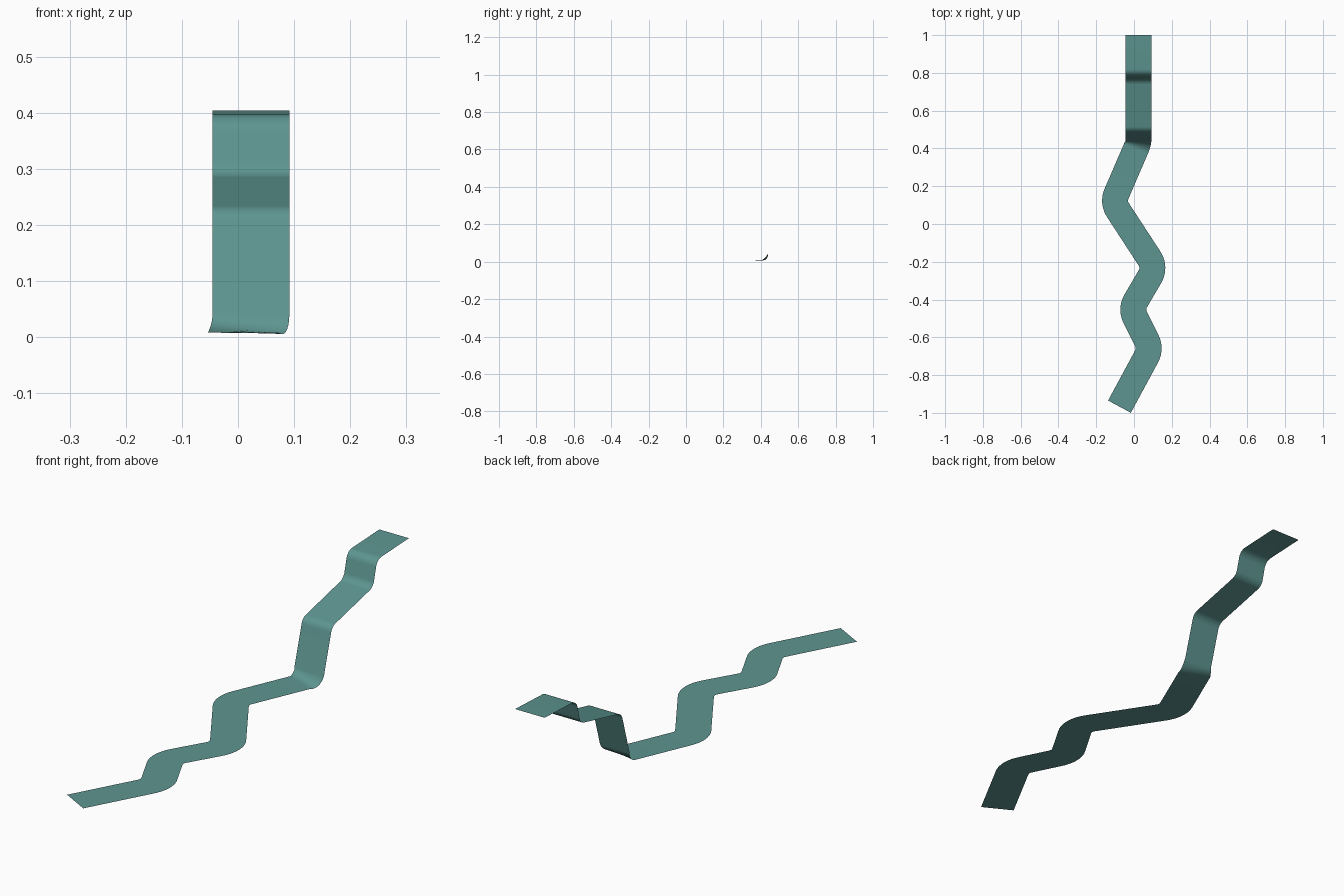
import bpy, math
from mathutils import Vector

if "Cube" in bpy.data.objects:
    bpy.data.objects.remove(bpy.data.objects["Cube"])

HALF = 0.0685      # half width of the ribbon
STEPS = 10         # segments per rounded bend

# centre line corners with bend radius: a flat zigzag, then two risers
path = [
    ((-0.077, -0.967, 0.008), 0),
    ((0.089, -0.66, 0.008), 0.09),
    ((-0.016, -0.45, 0.008), 0.09),
    ((0.113, -0.23, 0.008), 0.09),
    ((-0.112, 0.115, 0.008), 0.09),
    ((0.023, 0.428, 0.008), 0.045),
    ((0.023, 0.492, 0.228), 0.04),
    ((0.023, 0.763, 0.29), 0.04),
    ((0.023, 0.79, 0.395), 0.04),
    ((0.023, 1.0, 0.404), 0),
]
corners = [Vector(p) for p, r in path]


def side_of(d):
    """Level vector pointing to the right of a heading."""
    return Vector((d.y, -d.x, 0)).normalized()


# stations along the path: (centre, right vector)
stations = []
last = len(path) - 1
for i, (p, r) in enumerate(path):
    c = corners[i]
    if i in (0, last):
        d = corners[1] - c if i == 0 else c - corners[i - 1]
        stations.append((c, side_of(d)))
        continue
    a = (c - corners[i - 1]).normalized()
    b = (corners[i + 1] - c).normalized()
    turn = a.angle(b)
    start = c - a * r * math.tan(turn / 2)
    inward = (b - a * a.dot(b)).normalized()
    mixed = abs(a.z - b.z) > 0.1 and abs(a.x - b.x) > 0.1
    for k in range(STEPS + 1):
        t = k / STEPS
        ang = turn * t
        pos = start + a * r * math.sin(ang) + inward * r * (1 - math.cos(ang))
        if mixed:   # slight roll where the strip turns and climbs at once
            side = side_of(a).lerp(side_of(b), t)
            side.z = -0.1 * math.sin(math.pi * t)
            side.normalize()
        else:
            side = side_of(a * math.cos(ang) + inward * math.sin(ang))
        stations.append((pos, side))

# thin ribbon surface swept along the stations
verts = []
for pos, side in stations:
    verts += [pos - side * HALF, pos + side * HALF]
faces = [(2 * i, 2 * i + 1, 2 * i + 3, 2 * i + 2) for i in range(len(stations) - 1)]
mesh = bpy.data.meshes.new("ribbon_strip")
mesh.from_pydata([tuple(v) for v in verts], [], faces)
mesh.update()
ribbon = bpy.data.objects.new("ribbon_strip", mesh)
bpy.context.collection.objects.link(ribbon)
for f in mesh.polygons:
    f.use_smooth = True

teal = bpy.data.materials.new("muted teal")
teal.diffuse_color = (0.11, 0.30, 0.28, 1)
teal.use_nodes = True
teal.node_tree.nodes["Principled BSDF"].inputs["Base Color"].default_value = teal.diffuse_color
mesh.materials.append(teal)
